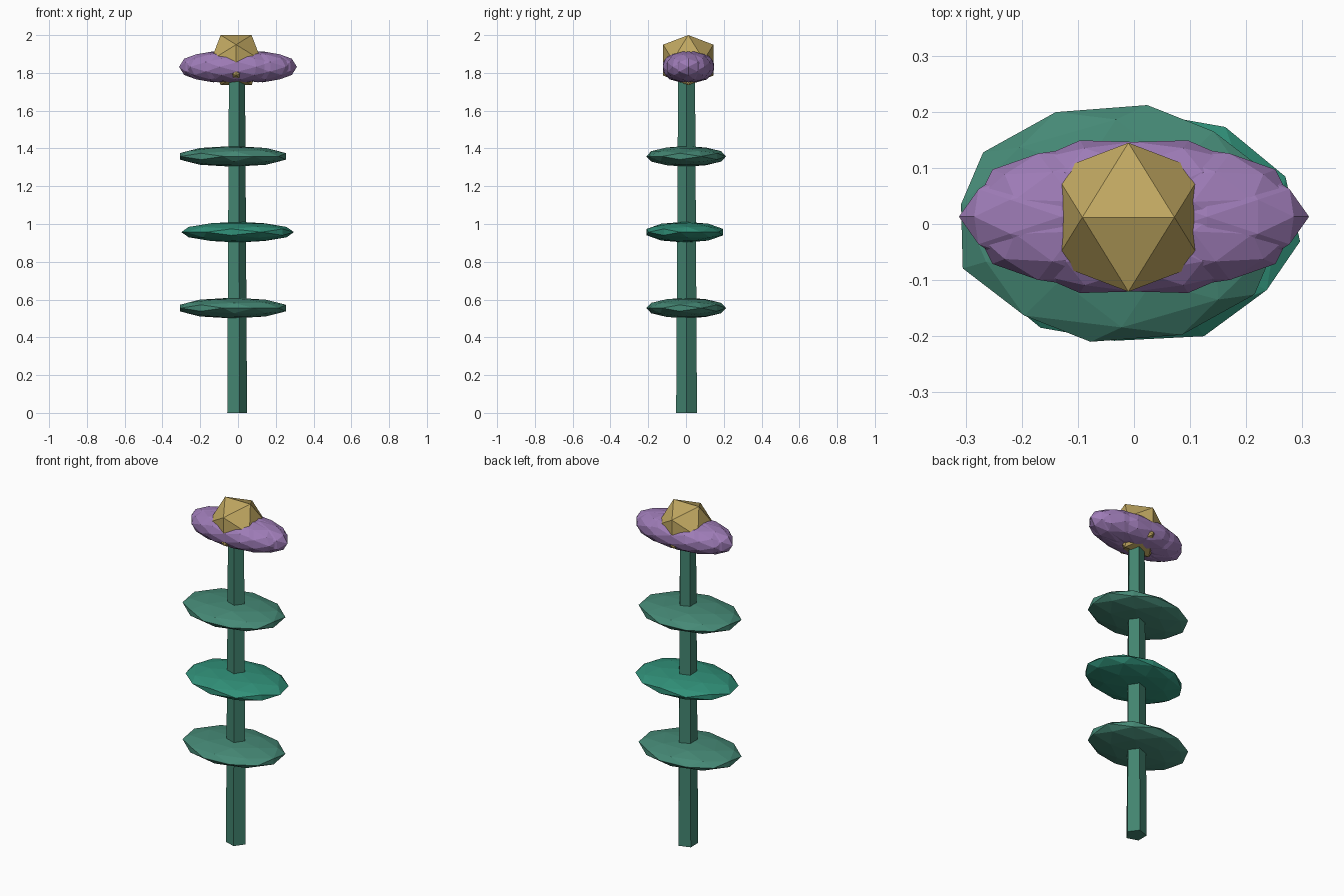
import bpy, bmesh, math
from mathutils import Vector, Matrix

if "Cube" in bpy.data.objects:
    bpy.data.objects.remove(bpy.data.objects["Cube"])

PHI = (1 + 5 ** 0.5) / 2


def material(name, rgb):
    m = bpy.data.materials.new(name)
    m.diffuse_color = (*rgb, 1)
    m.use_nodes = True
    m.node_tree.nodes["Principled BSDF"].inputs["Base Color"].default_value = m.diffuse_color
    return m


GREEN = material("stem green", (0.055, 0.23, 0.16))
LEAF = material("leaf green", (0.06, 0.25, 0.18))
BRIGHT = material("bright leaf green", (0.03, 0.28, 0.19))
PURPLE = material("petal purple", (0.34, 0.20, 0.47))
GOLD = material("centre gold", (0.53, 0.39, 0.12))


def ball_points(split):
    # icosahedron corners, optionally with the edge midpoints pushed out
    pts = []
    for a in (-1, 1):
        for b in (-PHI, PHI):
            pts += [Vector(p).normalized() for p in ((a, b, 0), (0, a, b), (b, 0, a))]
    if split:
        pts += [(p + q).normalized() for i, p in enumerate(pts)
                for q in pts[:i] if (p - q).length < 1.1]
    return pts


def add_ball(bm, centre, size, turn, split=True):
    rot = Matrix.Rotation(math.radians(turn), 3, 'Z')
    verts = []
    for p in ball_points(split):
        p = rot @ p
        verts.append(bm.verts.new([c + s * k for c, s, k in zip(centre, size, p)]))
    bmesh.ops.convex_hull(bm, input=verts)


def finish(bm, name, mat):
    bmesh.ops.recalc_face_normals(bm, faces=bm.faces[:])
    me = bpy.data.meshes.new(name)
    bm.to_mesh(me)
    bm.free()
    me.materials.append(mat)
    ob = bpy.data.objects.new(name, me)
    bpy.context.collection.objects.link(ob)


# five-sided tapered stem
bm = bmesh.new()
bmesh.ops.create_cone(bm, cap_ends=True, segments=5, radius1=0.058, radius2=0.047, depth=1.8,
                      matrix=Matrix.Translation((-0.01, 0.003, 0.9)) @ Matrix.Rotation(-math.pi / 2, 4, 'Z'))
finish(bm, "stem", GREEN)

# three flat leaves
for i, (x, y, z, turn, mat) in enumerate(((-0.027, 0.001, 0.555, 22, LEAF),
                                          (-0.002, -0.006, 0.957, 115, BRIGHT),
                                          (-0.027, 0.001, 1.358, 22, LEAF))):
    bm = bmesh.new()
    add_ball(bm, (x, y, z), (0.3, 0.214, 0.055), turn)
    finish(bm, f"leaf_{i + 1}", mat)

# ring of overlapping petals
COUNT = 10
for i in range(COUNT):
    a = math.tau * i / COUNT
    bm = bmesh.new()
    add_ball(bm, (0.13 * math.cos(a), 0.013 + 0.045 * math.sin(a), 1.832),
             (0.182, 0.098, 0.082), math.degrees(a))
    finish(bm, f"petal_{i + 1}", PURPLE)

# faceted flower centre
bm = bmesh.new()
add_ball(bm, (-0.01, 0.012, 1.8675), (0.156, 0.156, 0.156), 90, split=False)
bmesh.ops.rotate(bm, verts=bm.verts[:], cent=(-0.01, 0.012, 1.8675),
                 matrix=Matrix.Rotation(0, 3, 'Z'))
finish(bm, "flower_centre", GOLD)
